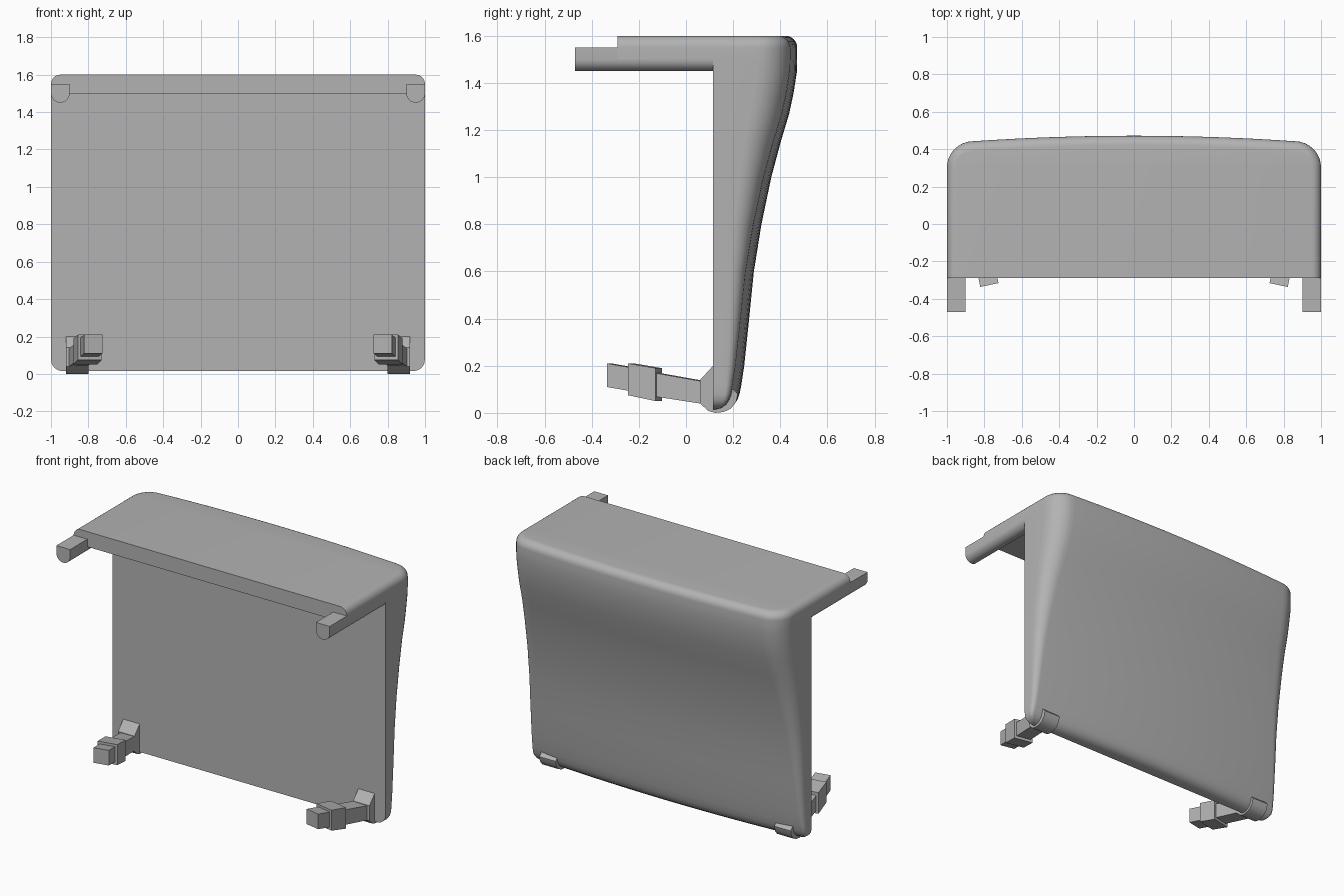
import bpy, bmesh, math
from mathutils import Matrix

cube = bpy.data.objects.get("Cube")
if cube:
    bpy.data.objects.remove(cube, do_unlink=True)

grey = bpy.data.materials.new("plain_grey")
grey.use_nodes = True
grey.diffuse_color = (0.45, 0.45, 0.45, 1)
grey.node_tree.nodes["Principled BSDF"].inputs["Base Color"].default_value = (0.45, 0.45, 0.45, 1)


def finish(name, bm, smooth=True):
    bmesh.ops.recalc_face_normals(bm, faces=bm.faces)
    mesh = bpy.data.meshes.new(name)
    bm.to_mesh(mesh)
    bm.free()
    mesh.materials.append(grey)
    obj = bpy.data.objects.new(name, mesh)
    bpy.context.collection.objects.link(obj)
    if smooth:
        bpy.ops.object.select_all(action='DESELECT')
        obj.select_set(True)
        bpy.context.view_layer.objects.active = obj
        bpy.ops.object.shade_smooth_by_angle(angle=math.radians(35))
    return obj


def section(front, back, radius, inset):
    """Outline with a flat front, rounded rear corners and a bowed back."""
    w = 1 - inset
    bow = 0.04
    edge = w - radius
    cy = back - bow * (edge / w) ** 2 - radius
    right = [(w, front)]
    for i in range(9):
        a = math.radians(90 * i / 8)
        right.append((edge + radius * math.cos(a), cy + radius * math.sin(a)))
    for i in range(1, 9):
        x = edge * (1 - i / 8)
        right.append((x, back - bow * (x / w) ** 2))
    return right + [(-x, y) for x, y in reversed(right[:-1])]


def loft(name, front, rows):
    bm = bmesh.new()
    rings = [[bm.verts.new((x, y, z)) for x, y in section(front, back, r, inset)]
             for z, back, r, inset in rows]
    for low, high in zip(rings, rings[1:]):
        for i in range(len(low)):
            j = (i + 1) % len(low)
            bm.faces.new((low[i], low[j], high[j], high[i]))
    bm.faces.new(rings[0])
    bm.faces.new(rings[-1])
    return finish(name, bm)


def prism(name, outline, centre, width, along, yaw=0, pivot=(0, 0, 0), smooth=False):
    """Extrude a 2D outline; along 'X' it holds (y, z), along 'Y' it holds (x, z)."""
    bm = bmesh.new()
    ends = []
    for d in (centre - width / 2, centre + width / 2):
        ends.append([bm.verts.new((d, a, b) if along == 'X' else (a, d, b))
                     for a, b in outline])
    for i in range(len(outline)):
        j = (i + 1) % len(outline)
        bm.faces.new((ends[0][i], ends[0][j], ends[1][j], ends[1][i]))
    for end in ends:
        bm.faces.new(end)
    if yaw:
        bmesh.ops.rotate(bm, verts=bm.verts, cent=pivot, matrix=Matrix.Rotation(yaw, 3, 'Z'))
    return finish(name, bm, smooth)


# Main shell: flat front, sweeping back, rounded lower edge
loft("back_shell", 0.115, [
    (0.015, 0.165, 0.01, 0.06), (0.02, 0.185, 0.012, 0.037),
    (0.035, 0.205, 0.015, 0.016), (0.055, 0.218, 0.02, 0.004),
    (0.08, 0.227, 0.025, 0), (0.12, 0.235, 0.03, 0), (0.2, 0.247, 0.037, 0),
    (0.4, 0.268, 0.05, 0), (0.6, 0.288, 0.065, 0), (0.8, 0.32, 0.085, 0),
    (1.0, 0.362, 0.105, 0), (1.15, 0.402, 0.125, 0), (1.27, 0.438, 0.135, 0),
    (1.36, 0.457, 0.14, 0), (1.45, 0.471, 0.14, 0), (1.5, 0.472, 0.14, 0)])

# Top slab with a rounded upper rim
rim = [(1.5, 0.472, 0.14, 0)]
for k in range(7):
    t = math.radians(15 * k)
    cut = 0.05 * (1 - math.cos(t))
    rim.append((1.55 + 0.05 * math.sin(t), 0.472 - cut, 0.14 - cut, cut))
loft("top_slab", -0.29, rim)

# Wedge and heel that wrap the lower edge
foot = [(0.115, 0.2), (0.06, 0.14), (0.06, 0.04), (0.095, 0.008), (0.125, 0),
        (0.16, 0.004), (0.19, 0.018), (0.212, 0.045), (0.22, 0.08), (0.2, 0.1), (0.13, 0.2)]
# Stepped arm: shank, collar and tip, each as a (y, z) outline
arm = {"shank": (0.1, [(0.1, 0.13), (-0.13, 0.17), (-0.13, 0.07), (0.1, 0.035)]),
       "collar": (0.13, [(-0.12, 0.19), (-0.24, 0.21), (-0.24, 0.075), (-0.12, 0.05)]),
       "tip": (0.1, [(-0.23, 0.192), (-0.335, 0.21), (-0.335, 0.11), (-0.23, 0.092)])}

for side, s in (("left", 1), ("right", -1)):
    # Rail with a half-round underside
    rail = [(s * 0.9, 1.55), (s * 1.0, 1.55)]
    rail += [(s * (0.95 + 0.05 * math.cos(a)), 1.5 - 0.05 * math.sin(a))
             for a in [math.pi * k / 12 for k in range(13)]]
    prism(side + "_rail", rail, -0.1775, 0.585, 'Y', smooth=True)
    prism(side + "_foot", foot, s * 0.86, 0.12, 'X', smooth=True)
    for part, (width, outline) in arm.items():
        prism(f"{side}_arm_{part}", outline, s * 0.86, width, 'X',
              yaw=-s * math.radians(11.5), pivot=(s * 0.86, 0.1, 0))
